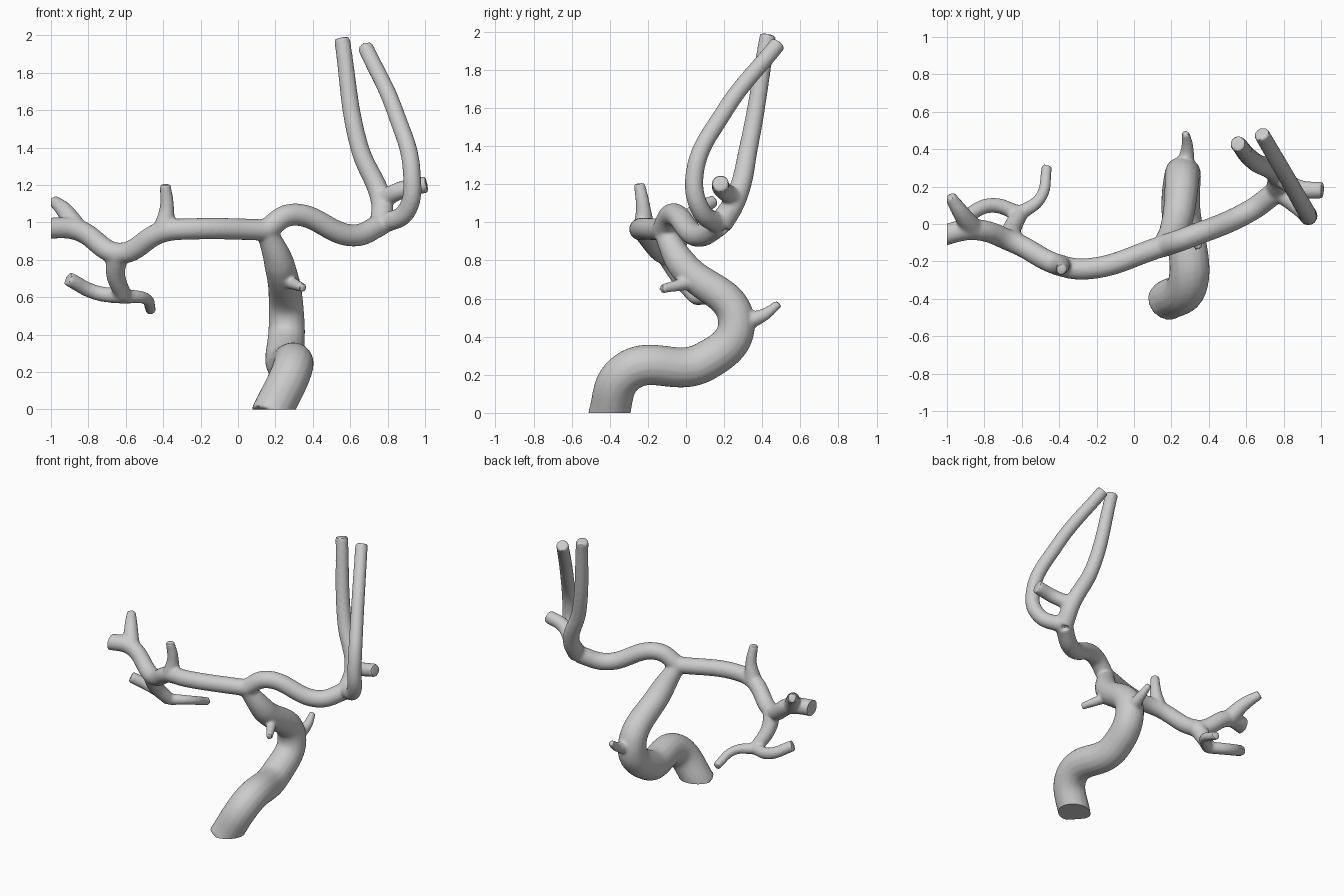
import bpy, bmesh
from mathutils import Vector as V

if "Cube" in bpy.data.objects:
    bpy.data.objects.remove(bpy.data.objects["Cube"])

parts = []


def tube(name, r0, r1, *pts, bias=1.0):
    """Capped round vessel through pts; radius tapers r0 -> r1. Returns its points."""
    cu = bpy.data.curves.new(name, 'CURVE')
    cu.dimensions = '3D'
    cu.bevel_depth = 1.0
    cu.bevel_resolution = 6
    cu.use_fill_caps = True
    cu.resolution_u = 16
    sp = cu.splines.new('BEZIER')
    last = len(pts) - 1
    sp.bezier_points.add(last)
    for i, bp in enumerate(sp.bezier_points):
        bp.co = V(pts[i])
        bp.radius = r0 + (r1 - r0) * (i / last) ** bias
        bp.handle_left_type = bp.handle_right_type = 'AUTO'
    ob = bpy.data.objects.new(name, cu)
    bpy.context.collection.objects.link(ob)
    parts.append(ob)
    return pts


# thick S-shaped trunk, narrowing near the top junction
trunk = tube("trunk", .109, .055, (.17, -.415, -.04), (.29, -.31, .215), (.25, .09, .265),
             (.26, .265, .47), (.22, -.02, .78), (.15, -.12, .96), bias=3)
tube("rear_twig", .06, .022, trunk[3], (.285, .4, .51), (.275, .49, .575), bias=.6)
tube("front_twig", .04, .024, (.25, .05, .69), (.35, -.13, .65))

# left horizontal vessel with its fork and upper twig
left = tube("left_vessel", .058, .057, trunk[-1], (-.25, -.24, .965), (-.4, -.22, .95),
            (-.64, -.1, .835), (-.86, -.03, .96), (-1.04, -.065, .97))
tube("left_fork", .06, .032, left[4], (-.925, .06, 1.06), (-.985, .15, 1.115))
tube("left_upper_twig", .06, .03, left[2], (-.38, -.225, 1.08), (-.39, -.245, 1.205), bias=.5)

# hanging branch and its two arms
hang = tube("hanging_branch", .06, .044, left[3], (-.655, -.04, .73), (-.61, .055, .605))
tube("lower_left_arm", .042, .039, hang[-1], (-.76, .1, .625), (-.91, .035, .7))
tube("lower_right_arm", .04, .029, hang[-1], (-.5, .14, .595), (-.465, .31, .53), bias=.5)

# right vessel, two tall risers and the side stub
right = tube("right_vessel", .06, .06, trunk[-1], (.28, -.075, 1.04), (.62, .07, .93),
             (.77, .18, .99))
inner = tube("riser_inner", .064, .043, right[-1], (.765, .26, 1.12), (.65, .33, 1.4),
             (.555, .43, 1.985))
tube("riser_outer", .054, .043, right[-1], (.9, .08, 1.06), (.93, .045, 1.25),
     (.845, .2, 1.58), (.68, .485, 1.94))
tube("side_stub", .05, .046, inner[1], (.88, .19, 1.175), (1.01, .18, 1.205))

# join all vessels and fuse them into one soft skin
bpy.ops.object.select_all(action='DESELECT')
for p in parts:
    p.select_set(True)
bpy.context.view_layer.objects.active = parts[0]
bpy.ops.object.convert(target='MESH')
bpy.ops.object.join()
tree = bpy.context.view_layer.objects.active
tree.name = "artery_tree"
fuse = tree.modifiers.new("fuse", 'REMESH')
fuse.mode = 'VOXEL'
fuse.voxel_size = 0.01
soft = tree.modifiers.new("soften", 'SMOOTH')
soft.factor = 0.5
soft.iterations = 8
bpy.ops.object.convert(target='MESH')

# flat cuts at the base and at the left end
bm = bmesh.new()
bm.from_mesh(tree.data)
for point, normal in ((V(), V((0, 0, -1))), (V((-1, 0, 0)), V((-1, 0, 0)))):
    cut = bmesh.ops.bisect_plane(bm, geom=bm.verts[:] + bm.edges[:] + bm.faces[:],
                                 plane_co=point, plane_no=normal, clear_outer=True)
    rim = [e for e in cut["geom_cut"] if isinstance(e, bmesh.types.BMEdge)]
    bmesh.ops.holes_fill(bm, edges=rim)
bmesh.ops.recalc_face_normals(bm, faces=bm.faces[:])
bm.to_mesh(tree.data)
bm.free()
bpy.ops.object.shade_smooth_by_angle()
